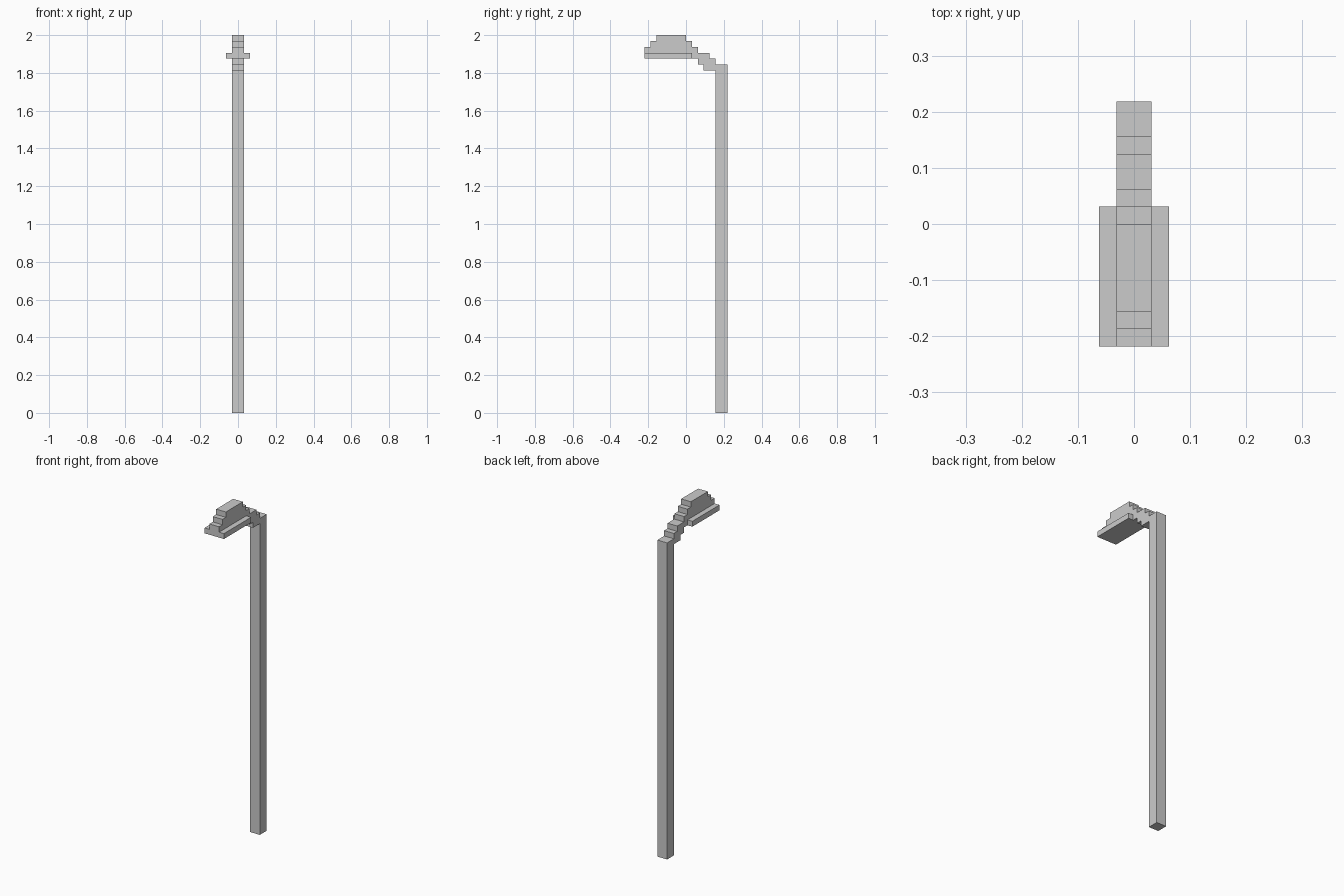
import bpy, bmesh

if "Cube" in bpy.data.objects:
    bpy.data.objects.remove(bpy.data.objects["Cube"])

U = 2 / 64  # one grid step of the blocky style


def extrude_profile(name, points, x0, x1):
    """Side profile (y, z in grid steps) extruded along x."""
    bm = bmesh.new()
    face = bm.faces.new([bm.verts.new((x0 * U, y * U, z * U)) for y, z in points])
    ext = bmesh.ops.extrude_face_region(bm, geom=[face])
    verts = [g for g in ext["geom"] if isinstance(g, bmesh.types.BMVert)]
    bmesh.ops.translate(bm, verts=verts, vec=((x1 - x0) * U, 0, 0))
    bmesh.ops.recalc_face_normals(bm, faces=bm.faces)
    mesh = bpy.data.meshes.new(name)
    bm.to_mesh(mesh)
    bm.free()
    obj = bpy.data.objects.new(name, mesh)
    bpy.context.collection.objects.link(obj)
    return obj


def rect(y0, y1, z0, z1):
    return [(y0, z0), (y1, z0), (y1, z1), (y0, z1)]


# Upright pole
extrude_profile("pole", rect(5, 7, 0, 59), -1, 1)

# Stepped arm rising from the pole to the lamp
extrude_profile("arm", [(1, 60), (2, 60), (2, 59), (3, 59), (3, 58), (5, 58),
                        (5, 60), (4, 60), (4, 61), (2, 61), (2, 62), (1, 62)], -1, 1)

# Stepped lamp housing
extrude_profile("lamp_housing", [(-7, 60), (1, 60), (1, 63), (0, 63), (0, 64), (-5, 64),
                                 (-5, 63), (-6, 63), (-6, 62), (-7, 62)], -1, 1)

# Side flanges of the lamp, mirrored across x
flange = extrude_profile("lamp_flange", rect(-7, 1, 60, 61), 1, 2)
flange.modifiers.new("Mirror", 'MIRROR').use_axis[0] = True
